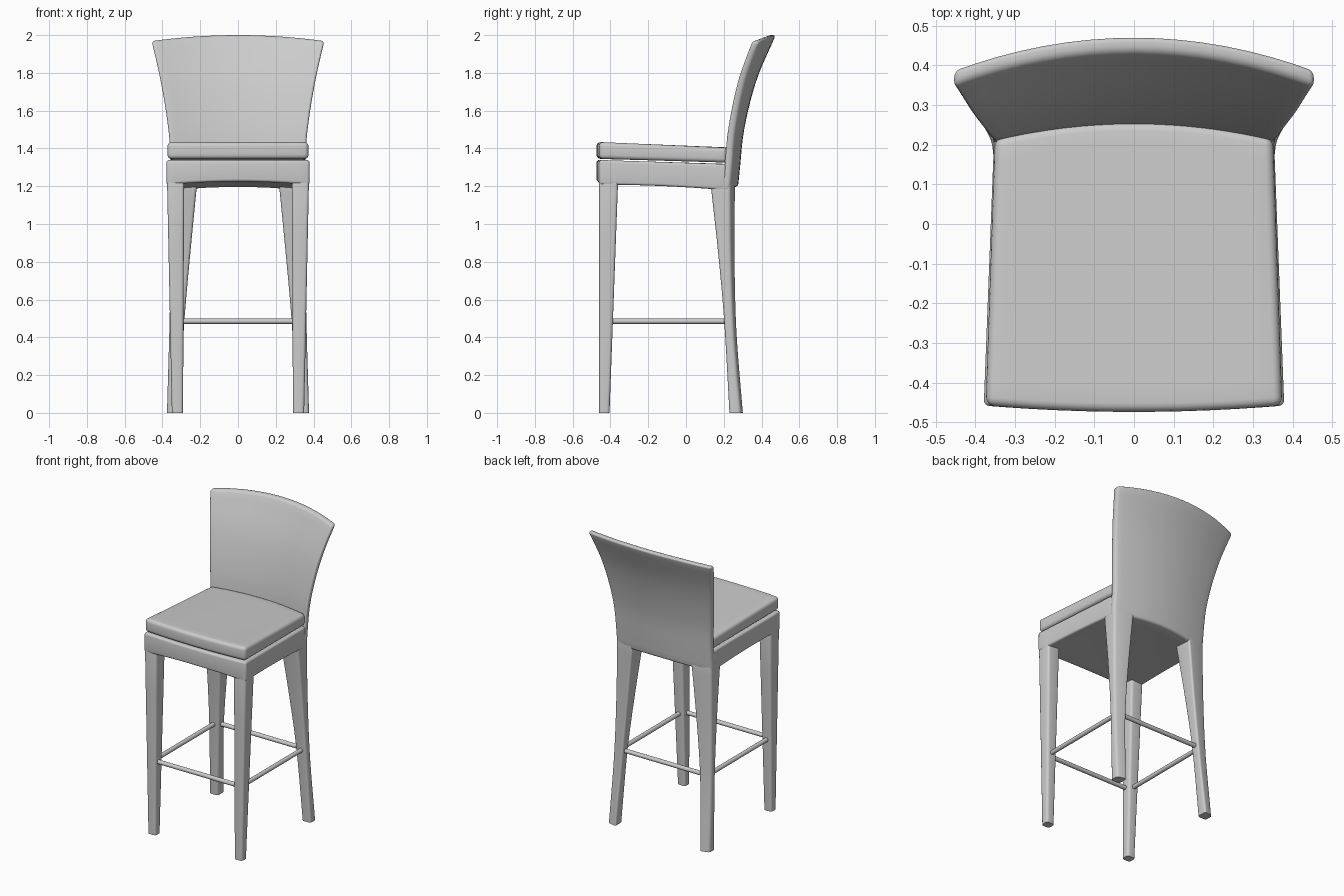
import bpy, bmesh, math
from mathutils import Vector

cube = bpy.data.objects.get("Cube")
if cube:
    bpy.data.objects.remove(cube, do_unlink=True)

# One plain grey finish
grey = bpy.data.materials.new("light_grey")
grey.use_nodes = True
grey.diffuse_color = (0.6, 0.6, 0.6, 1)
grey.node_tree.nodes["Principled BSDF"].inputs["Base Color"].default_value = (0.6, 0.6, 0.6, 1)

BOW = 0.34  # how strongly the back curves in plan


def interp(points, z):
    """Smooth curve through (z, value) points."""
    pts = [points[0]] + points + [points[-1]]
    if z <= points[0][0]:
        return points[0][1]
    for i in range(1, len(pts) - 2):
        (z0, a), (z1, b), (z2, c), (z3, d) = pts[i - 1:i + 3]
        if z <= z2:
            h, t = z2 - z1, (z - z1) / (z2 - z1)
            m1, m2 = (c - a) / (z2 - z0) * h, (d - b) / (z3 - z1) * h
            return ((2*t**3 - 3*t*t + 1) * b + (t**3 - 2*t*t + t) * m1
                    + (3*t*t - 2*t**3) * c + (t**3 - t*t) * m2)
    return points[-1][1]


def finish(name, bm):
    bmesh.ops.recalc_face_normals(bm, faces=bm.faces)
    mesh = bpy.data.meshes.new(name)
    bm.to_mesh(mesh)
    bm.free()
    mesh.materials.append(grey)
    obj = bpy.data.objects.new(name, mesh)
    bpy.context.collection.objects.link(obj)
    bpy.ops.object.select_all(action='DESELECT')
    obj.select_set(True)
    bpy.context.view_layer.objects.active = obj
    bpy.ops.object.shade_smooth_by_angle(angle=math.radians(35))


def slab(name, nu, nv, shape, radius):
    """Two-layer grid shaped by shape(u, v, w), u and w in -1..1, v in 0..1, with rounded edges."""
    bm = bmesh.new()
    g = [[[bm.verts.new(shape(2 * i / nu - 1, j / nv, w)) for j in range(nv + 1)]
          for i in range(nu + 1)] for w in (-1, 1)]
    for layer in g:
        for i in range(nu):
            for j in range(nv):
                bm.faces.new((layer[i][j], layer[i+1][j], layer[i+1][j+1], layer[i][j+1]))
    for i in range(nu):
        for j in (0, nv):
            bm.faces.new((g[0][i][j], g[0][i+1][j], g[1][i+1][j], g[1][i][j]))
    for j in range(nv):
        for i in (0, nu):
            bm.faces.new((g[0][i][j], g[0][i][j+1], g[1][i][j+1], g[1][i][j]))
    bmesh.ops.recalc_face_normals(bm, faces=bm.faces)
    # Round the sharp edges, but leave feet cut flat on the floor
    sharp = [e for e in bm.edges if e.calc_face_angle(0) > 0.7
             and max(v.co.z for v in e.verts) > 0.001]
    bmesh.ops.bevel(bm, geom=sharp, offset=radius, segments=4, profile=0.5,
                    affect='EDGES', clamp_overlap=True)
    finish(name, bm)


def rod(name, a, b, radius):
    a, b = Vector(a), Vector(b)
    bm = bmesh.new()
    bmesh.ops.create_cone(bm, cap_ends=True, segments=20, radius1=radius,
                          radius2=radius, depth=(b - a).length)
    bm.transform((b - a).to_track_quat('Z', 'Y').to_matrix().to_4x4())
    bmesh.ops.translate(bm, verts=bm.verts, vec=(a + b) / 2)
    finish(name, bm)


def plan(u, v, half_front, half_back):
    """Seat outline: tapered sides, bowed front and back edges."""
    x = u * (half_front + (half_back - half_front) * v)
    front = -0.474 + 0.016 * u * u
    back = 0.258 - 0.042 * u * u
    return x, front + (back - front) * v


# Seat frame with an arched underside
def frame_shape(u, v, w):
    x, y = plan(u, v, 0.379, 0.353)
    top = 1.339 - 0.022 * v
    bottom = 1.207 - 0.03 * v * v + 0.018 * (1 - u * u)
    return x, y, top if w > 0 else bottom


# Cushion, tilted slightly to the back
def cushion_shape(u, v, w):
    x, y = plan(u, v, 0.374, 0.351)
    return x, y, (1.434 - 0.03 * v) if w > 0 else (1.345 - 0.02 * v)


slab("seat_frame", 12, 12, frame_shape, 0.014)
slab("seat_cushion", 12, 12, cushion_shape, 0.022)

# Flared, bowed backrest
BACK_Y = [(1.17, .273), (1.3, .286), (1.5, .308), (1.76, .373), (2.0, .475)]
BACK_HALF = [(1.17, .354), (1.4, .359), (1.6, .382), (1.8, .418), (1.98, .46)]


def back_shape(u, v, w):
    bottom = 1.175 + 0.022 * (1 - u * u)
    top = 2.0 - 0.032 * u * u
    z = bottom + (top - bottom) * v
    x = u * interp(BACK_HALF, z)
    y = interp(BACK_Y, z) - BOW * x * x - (0.042 if w < 0 else 0)
    return x, y, z


slab("backrest", 16, 16, back_shape, 0.016)

# Back leg outlines over height
LEG_FRONT = [(0, .23), (.49, .202), (.85, .17), (1.18, .134), (1.26, .125)]
LEG_BACK = [(0, .304), (.43, .27), (.81, .26), (1.26, .262)]
LEG_INNER = [(0, .312), (.5, .283), (.85, .252), (1.18, .22), (1.26, .212)]
LEG_OUTER = [(0, .376), (.5, .362), (.85, .356), (1.26, .352)]

for side, s in (("left", 1), ("right", -1)):
    def front_leg(u, v, w, s=s):
        z = 1.27 * v
        inner, outer = 0.291 - 0.006 * v, 0.35 + 0.0265 * v
        y = -0.4595 if w < 0 else -0.405 + 0.047 * v
        return s * (outer if u > 0 else inner), y, z

    def back_leg(u, v, w, s=s):
        z = 1.26 * v
        inner, outer = interp(LEG_INNER, z), interp(LEG_OUTER, z)
        x = outer if u > 0 else inner
        y = interp(LEG_FRONT, z) if w < 0 else interp(LEG_BACK, z) - BOW * (x*x - inner*inner)
        return s * x, y, z

    slab(side + "_front_leg", 1, 4, front_leg, 0.015)
    slab(side + "_back_leg", 1, 12, back_leg, 0.015)
    rod(side + "_foot_rail", (s * 0.325, -0.41, 0.485), (s * 0.325, 0.23, 0.485), 0.014)

# Front and back foot rails
rod("front_foot_rail", (-0.31, -0.43, 0.485), (0.31, -0.43, 0.485), 0.014)
rod("back_foot_rail", (-0.31, 0.235, 0.485), (0.31, 0.235, 0.485), 0.014)
